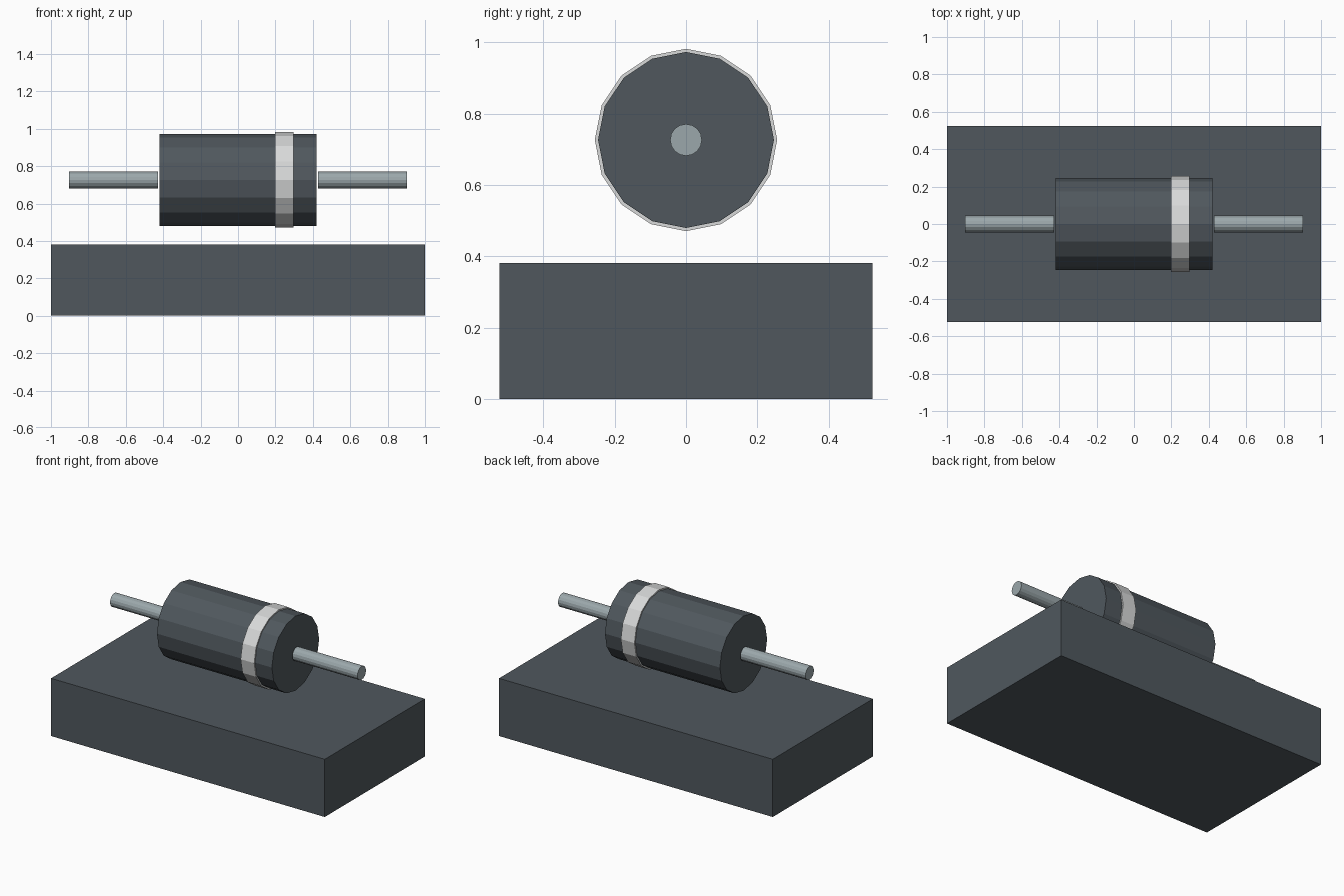
import bpy
import math

if "Cube" in bpy.data.objects:
    bpy.data.objects.remove(bpy.data.objects["Cube"])


def material(name, rgb):
    m = bpy.data.materials.new(name)
    m.diffuse_color = (*rgb, 1.0)
    m.use_nodes = True
    m.node_tree.nodes["Principled BSDF"].inputs["Base Color"].default_value = m.diffuse_color
    return m


DARK = material("dark slate", (0.080, 0.097, 0.111))
METAL = material("lead metal", (0.33, 0.39, 0.41))
PALE = material("pale band", (0.69, 0.70, 0.70))

AXIS_Z = 0.726  # height of the component axis


def rod(name, x0, x1, radius, mat, sides=16):
    """Flat-sided cylinder lying along x, with a vertex pointing up."""
    bpy.ops.mesh.primitive_cylinder_add(
        vertices=sides, radius=radius, depth=x1 - x0,
        location=((x0 + x1) / 2, 0, AXIS_Z), rotation=(0, math.pi / 2, 0))
    ob = bpy.context.object
    ob.name = name
    ob.data.materials.append(mat)
    return ob


# Base block
bpy.ops.mesh.primitive_cube_add(size=1, location=(0, 0, 0.1905))
base = bpy.context.object
base.name = "base_block"
base.scale = (2.0, 1.046, 0.381)
base.data.materials.append(DARK)

# Component body and its polarity band
rod("component_body", -0.42, 0.42, 0.2465, DARK)
rod("polarity_band", 0.198, 0.297, 0.2555, PALE)

# Wire leads, just clear of the body at each end
rod("left_lead", -0.904, -0.428, 0.0445, METAL)
rod("right_lead", 0.428, 0.904, 0.0445, METAL)
